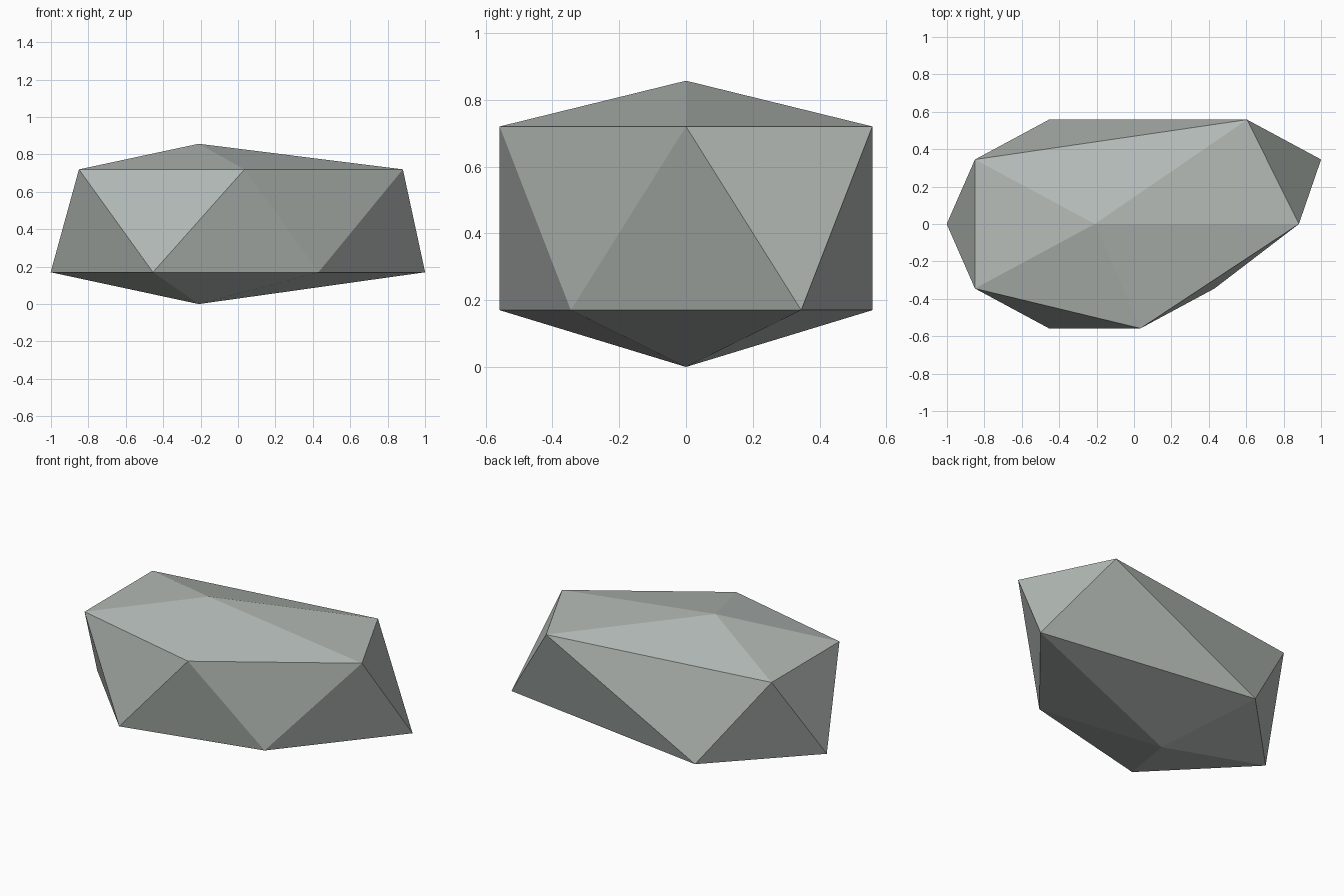
import bpy
import bmesh

if "Cube" in bpy.data.objects:
    bpy.data.objects.remove(bpy.data.objects["Cube"])

# Single flat stone colour
stone = bpy.data.materials.new("pale grey green stone")
stone.diffuse_color = (0.46, 0.50, 0.475, 1.0)
stone.use_nodes = True
stone.node_tree.nodes["Principled BSDF"].inputs["Base Color"].default_value = stone.diffuse_color

# Rock: a 20-sided ball, squashed and stretched towards the back right
bm = bmesh.new()
bmesh.ops.create_icosphere(bm, subdivisions=1, radius=1.0)
for v in bm.verts:
    x, y, z = v.co
    # pull out the right side, most strongly at the back
    stretch = 0.0
    if x > 0.1:
        if y > 0.1:
            stretch = 0.57
        elif abs(y) < 0.1:
            stretch = 0.30
    # flatten the top and bottom points
    if z > 0.9:
        height = 0.857
    elif z < -0.9:
        height = 0.0
    else:
        height = 0.72 if z > 0 else 0.17
    v.co = (0.885 * x - 0.21 + stretch, 0.656 * y, height)

bmesh.ops.recalc_face_normals(bm, faces=bm.faces[:])
mesh = bpy.data.meshes.new("rock")
bm.to_mesh(mesh)
bm.free()
mesh.materials.append(stone)
rock = bpy.data.objects.new("rock", mesh)
bpy.context.collection.objects.link(rock)
